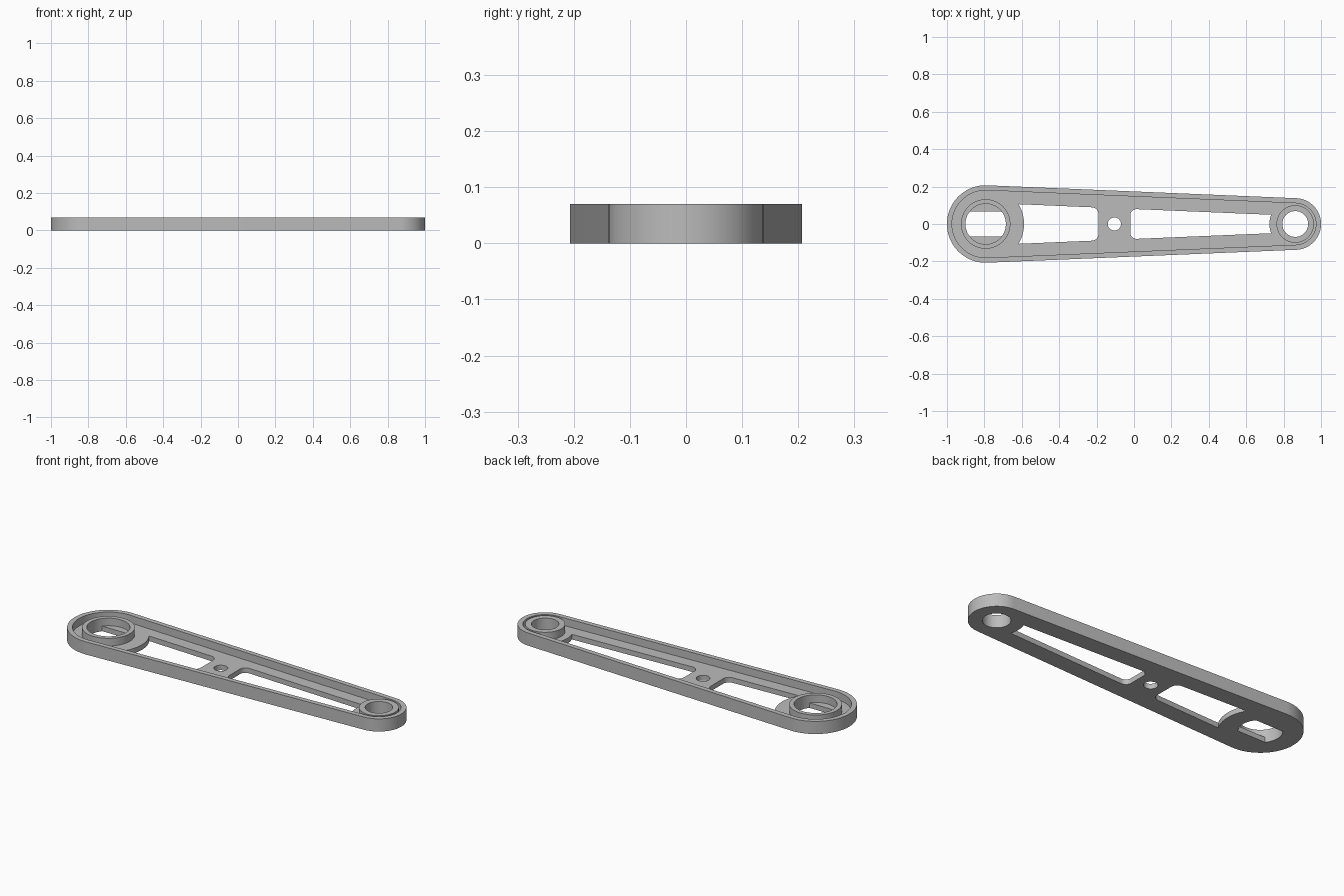
import bpy, bmesh, math
from mathutils import Vector
from mathutils.geometry import interpolate_bezier

cube = bpy.data.objects.get("Cube")
if cube:
    bpy.data.objects.remove(cube)

HEIGHT, FLOOR, WALL = 0.07, 0.028, 0.027
BIG, SMALL, PIVOT = Vector((-0.793, 0)), Vector((0.862, 0)), Vector((-0.105, 0))
R_BIG, R_SMALL = 0.207, 0.138
PI = math.pi
tilt = math.acos((R_BIG - R_SMALL) / (SMALL.x - BIG.x))


def arc(centre, r, a0, a1, n=32):
    return [centre + r * Vector((math.cos(a0 + (a1 - a0) * i / n), math.sin(a0 + (a1 - a0) * i / n)))
            for i in range(n + 1)]


def circle(centre, r, n=64):
    return arc(centre, r, 0, 2 * PI, n)[:-1]


def arm_outline(inset):
    """Two round ends joined by tangent sides."""
    return (arc(BIG, R_BIG - inset, tilt, 2 * PI - tilt, 48)
            + arc(SMALL, R_SMALL - inset, -tilt, tilt, 48))


def side_y(x):
    """Half width of a window at x, parallel to the arm's side."""
    return (R_BIG - 0.094) / math.sin(tilt) - (x - BIG.x) / math.tan(tilt)


def window(centre, r, x_end, fillet=0.035):
    """Tapered window: concave arc at the hub, rounded corners at the far end."""
    sign = 1 if x_end > centre.x else -1
    half = 0.0
    for _ in range(20):
        half = side_y(centre.x + sign * math.sqrt(r * r - half * half))
    a = math.asin(half / r)
    hub = [Vector((centre.x + sign * (p.x - centre.x), p.y)) for p in arc(centre, r, -a, a, 16)]
    corner = Vector((x_end, side_y(x_end)))
    start = corner + (hub[-1] - corner).normalized() * fillet
    end = corner - Vector((0, fillet))
    k = 0.552
    top = [Vector(p[:2]) for p in interpolate_bezier(
        start.to_3d(), start.lerp(corner, k).to_3d(), end.lerp(corner, k).to_3d(), end.to_3d(), 10)]
    return hub + top + [Vector((p.x, -p.y)) for p in reversed(top)]


bm = bmesh.new()


def ring(loop, z):
    vs = [bm.verts.new((p.x, p.y, z)) for p in loop]
    return vs, [bm.edges.new((vs[i - 1], vs[i])) for i in range(len(vs))]


def cap(z, *loops):
    """Flat face bounded by the first loop, with the others as holes."""
    edges = [e for loop in loops for e in ring(loop, z)[1]]
    bmesh.ops.triangle_fill(bm, use_beauty=True, edges=edges, normal=(0, 0, 1))


def wall(loop, z0, z1):
    lo, hi = ring(loop, z0)[0], ring(loop, z1)[0]
    for i in range(len(loop)):
        bm.faces.new((lo[i - 1], lo[i], hi[i], hi[i - 1]))


# Profiles
outer, inner = arm_outline(0), arm_outline(WALL)
windows = [window(BIG, 0.205, -0.19), window(SMALL, R_SMALL, -0.02)]
pivot_hole = circle(PIVOT, 0.035, 40)
big_boss, small_boss = circle(BIG, 0.132), circle(SMALL, 0.1)
small_hole = circle(SMALL, 0.069)

# Big bore, with two flats across its lower part
R_BORE = 0.108
a = math.asin(0.067 / R_BORE)
right, left = arc(BIG, R_BORE, -a, a, 16), arc(BIG, R_BORE, PI - a, PI + a, 16)
upper, lower = arc(BIG, R_BORE, a, PI - a, 20), arc(BIG, R_BORE, PI + a, 2 * PI - a, 20)
bore = right + upper[1:-1] + left + lower[1:-1]
flat_bore = right + left

# Underside and outer rim
cap(0, outer, *windows, pivot_hole, flat_bore, small_hole)
wall(outer, 0, HEIGHT)
cap(HEIGHT, outer, inner)
wall(inner, FLOOR, HEIGHT)

# Recessed floor and its openings
cap(FLOOR, inner, *windows, pivot_hole, big_boss, small_boss)
for opening in windows + [pivot_hole, flat_bore]:
    wall(opening, 0, FLOOR)

# Bosses, bores and ledges
for boss, hole, hole_base in ((big_boss, bore, FLOOR), (small_boss, small_hole, 0)):
    wall(boss, FLOOR, HEIGHT)
    cap(HEIGHT, boss, hole)
    wall(hole, hole_base, HEIGHT)
cap(FLOOR, upper)
cap(FLOOR, lower)

bmesh.ops.remove_doubles(bm, verts=bm.verts, dist=1e-5)
bmesh.ops.recalc_face_normals(bm, faces=bm.faces)
mesh = bpy.data.meshes.new("lever_arm")
bm.to_mesh(mesh)
bm.free()
arm = bpy.data.objects.new("lever_arm", mesh)
bpy.context.collection.objects.link(arm)

# Colour and shading
grey = bpy.data.materials.new("plain_grey")
grey.use_nodes = True
colour = (0.5, 0.5, 0.5, 1)
grey.diffuse_color = colour
grey.node_tree.nodes["Principled BSDF"].inputs["Base Color"].default_value = colour
mesh.materials.append(grey)
bpy.context.view_layer.objects.active = arm
arm.select_set(True)
bpy.ops.object.shade_smooth_by_angle(angle=math.radians(30))
